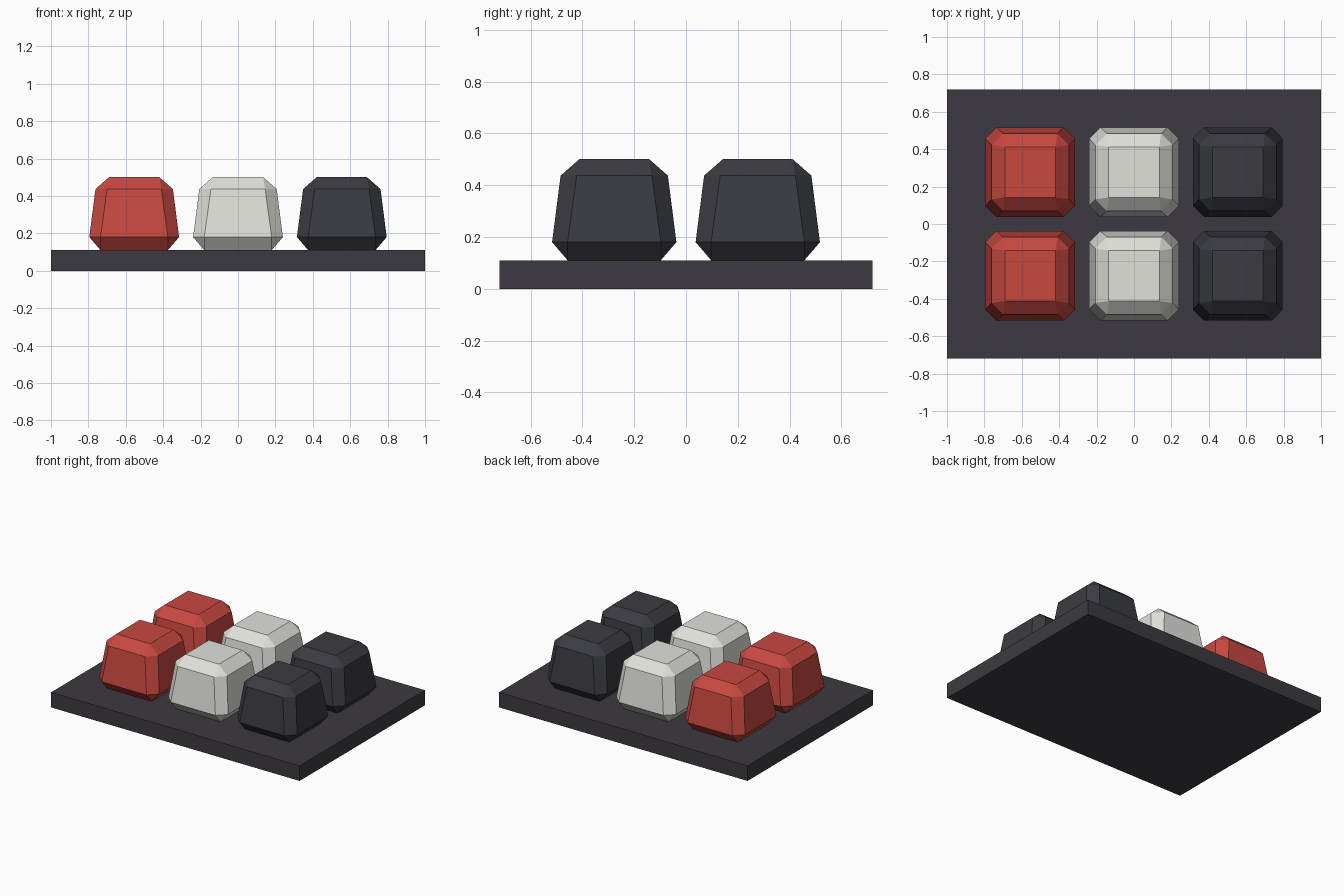
import bpy
import bmesh

if "Cube" in bpy.data.objects:
    bpy.data.objects.remove(bpy.data.objects["Cube"])


def material(name, rgb):
    m = bpy.data.materials.new(name)
    m.diffuse_color = (*rgb, 1.0)
    m.use_nodes = True
    m.node_tree.nodes["Principled BSDF"].inputs["Base Color"].default_value = m.diffuse_color
    return m


def add_object(name, bm, mat):
    bmesh.ops.recalc_face_normals(bm, faces=bm.faces)
    mesh = bpy.data.meshes.new(name)
    bm.to_mesh(mesh)
    bm.free()
    mesh.materials.append(mat)
    obj = bpy.data.objects.new(name, mesh)
    bpy.context.collection.objects.link(obj)
    return obj


def square(bm, r, z):
    return [bm.verts.new((x * r, y * r, z)) for x, y in ((1, 1), (-1, 1), (-1, -1), (1, -1))]


def octagon(bm, r, f, z):
    # square of half width r with corners cut back to f
    pts = ((r, f), (f, r), (-f, r), (-r, f), (-r, -f), (-f, -r), (f, -r), (r, -f))
    return [bm.verts.new((x, y, z)) for x, y in pts]


def cap(bm, sq, octa):
    # flat square face, sloped edge facets and corner triangles
    bm.faces.new(sq)
    for i in range(4):
        j = (i + 1) % 4
        bm.faces.new((sq[i], octa[2 * i], octa[2 * i + 1]))
        bm.faces.new((sq[i], octa[2 * i + 1], octa[2 * j], sq[j]))


def keycap(name, x, y, mat):
    bm = bmesh.new()
    low = octagon(bm, 0.24, 0.18, 0.18)
    high = octagon(bm, 0.207, 0.145, 0.437)
    cap(bm, square(bm, 0.18, 0.11), low)
    cap(bm, square(bm, 0.135, 0.50), high)
    for i in range(8):
        j = (i + 1) % 8
        bm.faces.new((low[i], low[j], high[j], high[i]))
    add_object(name, bm, mat).location = (x, y, 0)


red = material("red", (0.578, 0.065, 0.053))
light = material("light grey", (0.75, 0.755, 0.71))
dark = material("dark grey", (0.043, 0.044, 0.053))
plate = material("plate charcoal", (0.046, 0.042, 0.052))

# base plate
bm = bmesh.new()
bmesh.ops.create_cube(bm, size=1.0)
for v in bm.verts:
    v.co = (v.co.x * 2.0, v.co.y * 1.44, (v.co.z + 0.5) * 0.11)
add_object("base_plate", bm, plate)

# two rows of three keycaps
for row, y in (("front", -0.277), ("back", 0.277)):
    for col, x, mat in (("left", -0.555, red), ("middle", 0.0, light), ("right", 0.555, dark)):
        keycap(f"keycap_{row}_{col}", x, y, mat)
